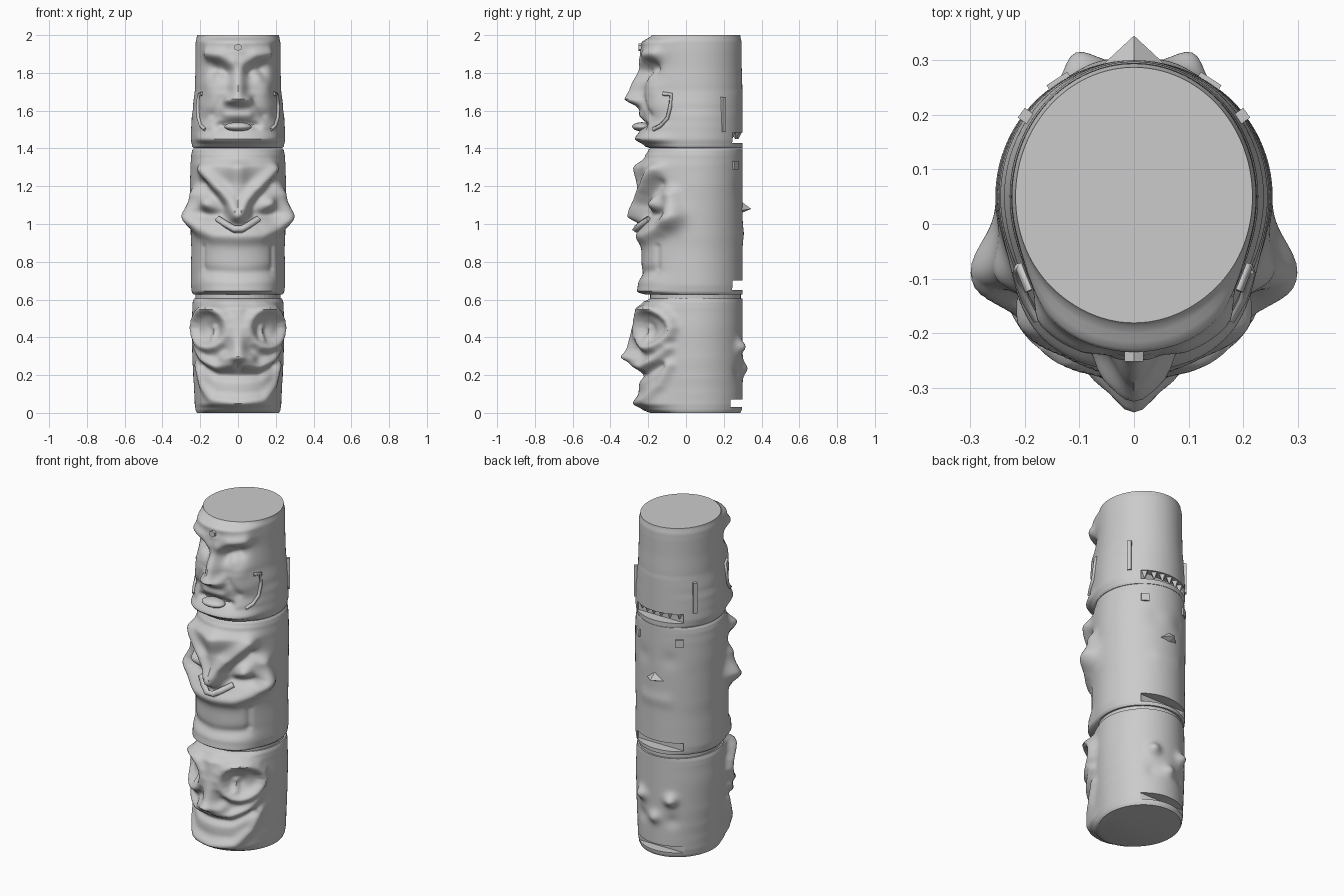
import bpy, bmesh, math
from mathutils import Vector

if "Cube" in bpy.data.objects:
    bpy.data.objects.remove(bpy.data.objects["Cube"])

R, CY, N = 0.245, 0.05, 144


def arc(x):
    return R * math.asin(max(-1, min(1, x / 0.26)))


def lerp_row(rows, z):
    # smooth interpolation of (z, half width, front relief)
    for a, b in zip(rows, rows[1:]):
        if z <= b[0]:
            f = max(0, (z - a[0]) / (b[0] - a[0]))
            f = f * f * (3 - 2 * f)
            return [p + (q - p) * f for p, q in zip(a, b)]
    return rows[-1]


def stroke(u, z, pts, w, h0, h1=None):
    # soft carved ridge (or groove) along a polyline
    h1 = h0 if h1 is None else h1
    best, at = 9, 0
    n = max(1, len(pts) - 1)
    for i in range(n):
        ax, az = arc(pts[i][0]), pts[i][1]
        q = pts[min(i + 1, len(pts) - 1)]
        dx, dz = arc(q[0]) - ax, q[1] - az
        f = ((u - ax) * dx + (z - az) * dz) / (dx * dx + dz * dz + 1e-9)
        f = max(0, min(1, f))
        d = math.hypot(u - ax - f * dx, z - az - f * dz)
        if d < best:
            best, at = d, (i + f) / n
    return (h0 + (h1 - h0) * at) * math.exp(-(best / w) ** 2)


def surface(seg, t, z, off=0):
    rows, front, back = seg
    _, rx, amp = lerp_row(rows, z)
    t = (t + math.pi) % (2 * math.pi) - math.pi
    u = abs(t) * R
    d = off + amp * math.exp(-(u / 0.22) ** 4)
    if u < 0.42:
        d += sum(stroke(u, z, *s) for s in front)
    v = math.pi * R - u
    if v < 0.25:
        d += sum(stroke(v, z, *s) for s in back)
    ry = min(0.25, rx + 0.02)
    return Vector(((rx + d) * math.sin(t), CY - (ry + d) * math.cos(t), z))


def add_object(name, bm):
    bmesh.ops.recalc_face_normals(bm, faces=bm.faces)
    me = bpy.data.meshes.new(name)
    bm.to_mesh(me)
    bm.free()
    ob = bpy.data.objects.new(name, me)
    bpy.context.collection.objects.link(ob)
    return ob


def box(name, loc, size, rot=0):
    bpy.ops.mesh.primitive_cube_add(size=1, location=loc, rotation=(0, 0, rot))
    ob = bpy.context.object
    ob.name, ob.scale = name, size
    return ob


def segment(name, seg, notch):
    z0, z1 = seg[0][0][0], seg[0][-1][0]
    n = int((z1 - z0) / 0.008)
    bm = bmesh.new()
    rings = [[bm.verts.new(surface(seg, 2 * math.pi * i / N, z0 + (z1 - z0) * j / n))
              for i in range(N)] for j in range(n + 1)]
    for a, b in zip(rings, rings[1:]):
        for i in range(N):
            k = (i + 1) % N
            bm.faces.new((a[i], a[k], b[k], b[i]))
    bm.faces.new(rings[0][::-1])
    bm.faces.new(rings[-1])
    ob = add_object(name, bm)
    # straight mouth slot across the back
    cut = box(name + "_slot_cutter", (0, 0.336, sum(notch) / 2), (0.31, 0.2, notch[1] - notch[0]))
    cut.hide_render = True
    bpy.context.view_layer.objects.active = ob
    m = ob.modifiers.new("slot", 'BOOLEAN')
    m.operation, m.object, m.solver = 'DIFFERENCE', cut, 'EXACT'
    bpy.ops.object.modifier_apply(modifier=m.name)
    bpy.data.objects.remove(cut)
    bpy.ops.object.select_all(action='DESELECT')
    ob.select_set(True)
    bpy.ops.object.shade_smooth_by_angle(angle=math.radians(45))


def bar(name, pts, w):
    cu = bpy.data.curves.new(name, 'CURVE')
    cu.dimensions, cu.bevel_depth, cu.bevel_resolution = '3D', w, 0
    cu.use_fill_caps = True
    sp = cu.splines.new('POLY')
    sp.points.add(len(pts) - 1)
    for p, c in zip(sp.points, pts):
        p.co = (*c, 1)
    ob = bpy.data.objects.new(name, cu)
    bpy.context.collection.objects.link(ob)


# Rows: z, half width, front relief.  Strokes: points, width, height(s).
top = ([(1.402, .235, -.01), (1.412, .243, .02), (1.45, .25, .07), (1.50, .248, .045), (1.56, .245, .03),
        (1.62, .238, .045), (1.72, .228, .03), (1.84, .225, .01), (1.92, .225, .035),
        (1.96, .224, .04), (2.0, .217, -.006)],
       [([(.04, 1.855), (.09, 1.89), (.16, 1.9)], .035, .03),
        ([(.08, 1.80), (.14, 1.82)], .035, -.03), ([(.11, 1.785)], .03, .015),
        ([(.14, 1.71)], .05, .015),
        ([(0, 1.90), (0, 1.665)], .034, .015, .085), ([(.045, 1.655)], .025, .035),
        ([(.08, 1.66), (.13, 1.58)], .02, -.012),
        ([(0, 1.575), (.05, 1.575)], .022, .015),
        ([(0, 1.53), (.09, 1.52)], .02, -.03)], [])
middle = ([(.628, .235, .02), (.64, .245, .06), (.68, .25, .055), (.76, .249, .035), (.86, .247, .035),
           (.95, .25, .03), (1.1, .252, .025), (1.2, .254, .03), (1.3, .252, .05), (1.36, .248, .015),
           (1.39, .243, .0), (1.4, .235, -.01)],
          [([(0, 1.04), (.07, 1.17), (.17, 1.29)], .032, .055, .035),
           ([(0, 1.29), (0, 1.05)], .04, .03, .03),
           ([(.08, 1.10), (.18, 1.21)], .032, -.03), ([(.15, 1.11)], .04, .035),
           ([(.09, 1.05), (.19, 1.05)], .03, -.03),
           ([(0, .935), (.11, .94), (.19, .975), (.235, 1.05), (.225, 1.15)], .042, .035, .035),
           ([(.228, 1.03)], .065, .047),
           ([(.175, .88), (.175, .77)], .014, -.01),
           ([(0, .73), (.16, .75)], .03, -.01)],
          [([(.09, 1.2)], .05, -.006), ([(0, .95), (.07, .95)], .04, .006)])
rim = [(.14 + .088 * math.cos(a * math.pi / 8), .45 + .105 * math.sin(a * math.pi / 8)) for a in range(17)]
bottom = ([(0, .218, .0), (.015, .225, .03), (.05, .229, .06), (.12, .232, .05), (.2, .237, .045), (.3, .242, .04),
           (.45, .246, .04), (.55, .242, .05), (.585, .24, .025), (.605, .233, -.01)],
          [(rim, .028, .04), ([(.13, .44)], .05, -.03), ([(.12, .45), (.12, .39)], .016, .02),
           ([(0, .54), (0, .30)], .038, .02, .085), ([(0, .29)], .03, .02), ([(.055, .285)], .03, .04),
           ([(.03, .25), (.1, .245), (.17, .28), (.22, .34)], .025, .035, .025),
           ([(0, .195), (.1, .20), (.19, .25)], .022, -.022),
           ([(0, .05), (.12, .07), (.19, .15), (.22, .25)], .028, .022)],
          [([(.1, .35)], .035, .036), ([(0, .235)], .035, .025), ([(.11, .22)], .04, -.01)])

segment("top_face", top, (1.43, 1.485))
segment("middle_face", middle, (.65, .70))
segment("bottom_face", bottom, (.03, .07))

# recessed neck between middle and bottom
bpy.ops.mesh.primitive_cylinder_add(vertices=48, radius=1, depth=.04, location=(0, CY, .616))
bpy.context.object.name = "neck"
bpy.context.object.scale = (.225, .24, 1)

# forehead stud and lower lip
bpy.ops.mesh.primitive_cylinder_add(vertices=6, radius=.02, depth=.03, rotation=(math.pi / 2, 0, 0),
                                    location=surface(top, 0, 1.935))
bpy.context.object.name = "forehead_stud"
bpy.ops.mesh.primitive_uv_sphere_add(segments=20, ring_count=10, location=(0, -.235, 1.515))
bpy.context.object.name = "lower_lip"
bpy.context.object.scale = (.072, .05, .024)
bpy.ops.object.shade_smooth_by_angle()

# beak edge on the middle face
bar("beak_edge", [surface(middle, x / R, z, o) for x, z, o in
                  ((-.1, 1.025, .005), (-.05, .995, .01), (-.015, .972, .02), (.015, .972, .02),
                   (.05, .995, .01), (.1, 1.025, .005))], .02)

for s in (-1, 1):
    # cheek straps and back ear bars
    bar("cheek_strap", [surface(top, s * math.radians(a), z, .002) for a, z in
                        ((50, 1.69), (60, 1.685), (59, 1.62), (55, 1.56), (47, 1.52), (38, 1.5))], .011)
    p = surface(top, s * math.radians(126), 1.58)
    box("ear_bar", p, (.024, .022, .185), s * math.radians(36))
    # square back eyes
    p = surface(middle, s * math.radians(147), 1.31)
    box("back_eye", p, (.045, .016, .045), -s * math.radians(33))

# wedge beak on the back
bm = bmesh.new()
c = [bm.verts.new(v) for v in ((-.07, .28, 1.07), (0, .285, 1.125), (.07, .28, 1.07), (0, .285, 1.055),
                               (0, .345, 1.08))]
for i in range(4):
    bm.faces.new((c[i], c[(i + 1) % 4], c[4]))
bm.faces.new(c[:4])
add_object("back_beak", bm)

# teeth in the top slot
for i in range(6):
    x = (i - 2.5) * .05
    bpy.ops.mesh.primitive_cone_add(vertices=4, radius1=.022, radius2=.004, depth=.035,
                                    location=(x, .275 - x * x * 2.2, 1.468), rotation=(math.pi, 0, 0))
    bpy.context.object.name = "back_tooth"
